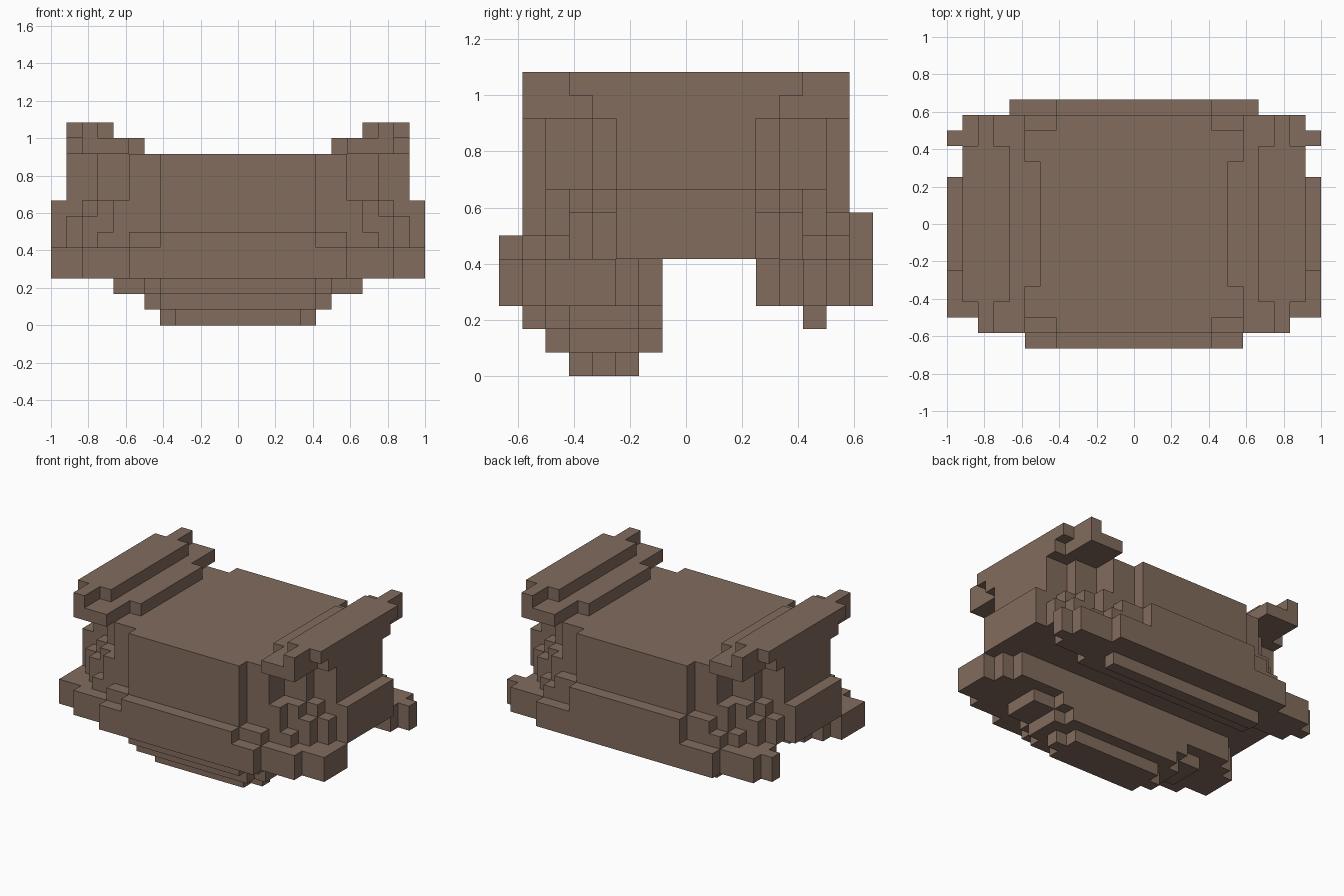
import bpy
import bmesh
from mathutils import Vector

if "Cube" in bpy.data.objects:
    bpy.data.objects.remove(bpy.data.objects["Cube"], do_unlink=True)

UNIT = 1 / 12

brown = bpy.data.materials.new("warm brown")
brown.use_nodes = True
colour = (0.223, 0.15, 0.11, 1)
brown.diffuse_color = colour
brown.node_tree.nodes["Principled BSDF"].inputs["Base Color"].default_value = colour


def slab(half_width, front, back, bottom, top, offset=0):
    """Unit cells of a box, mirrored left and right when it is offset."""
    reach = int(half_width + offset)
    return {
        (x, y, z)
        for x in range(-reach, reach)
        for y in range(front, back)
        for z in range(bottom, top)
        if abs(abs(x + 0.5) - offset) < half_width
    }


def even_slab(half_width, half_depth, bottom, top, offset=0):
    """A slab that is the same at the front and the back."""
    return slab(half_width, -half_depth, half_depth, bottom, top, offset)


def cut_corners(cells, limit):
    """Trim the four upright corners of a slab into diagonal stairs."""
    return {c for c in cells if abs(c[0] + 0.5) + abs(c[1] + 0.5) < limit}


def build(name, cells, solid):
    """Skin the exposed sides of the cells and merge the flat areas."""
    bm = bmesh.new()
    for cell in cells:
        centre = Vector(cell) + Vector((0.5, 0.5, 0.5))
        for axis in range(3):
            for sign in (-1, 1):
                normal = Vector((0, 0, 0))
                normal[axis] = sign
                if tuple(int(c + n) for c, n in zip(cell, normal)) in solid:
                    continue
                u = Vector((0, 0, 0))
                u[(axis + 1) % 3] = 0.5
                v = normal.cross(u)
                mid = centre + normal * 0.5
                corners = (mid - u - v, mid + u - v, mid + u + v, mid - u + v)
                bm.faces.new([bm.verts.new(c * UNIT) for c in corners])
    bmesh.ops.remove_doubles(bm, verts=bm.verts, dist=0.001)
    bmesh.ops.dissolve_limit(bm, angle_limit=0.02, verts=bm.verts, edges=bm.edges)
    mesh = bpy.data.meshes.new(name)
    bm.to_mesh(mesh)
    bm.free()
    mesh.materials.append(brown)
    bpy.context.collection.objects.link(bpy.data.objects.new(name, mesh))


# Central block with recessed upright corners
floor, shoulder, roof = 5, 8, 11
body = even_slab(5, 7, floor, roof) | even_slab(7, 6, floor, roof)
body |= even_slab(9, 4, floor, roof) | even_slab(11, 3, floor, roof)

# Stairs that flare out around the lower corners of the block
corner_stairs = cut_corners(even_slab(11, 6, floor, floor + 1), 15)
corner_stairs |= cut_corners(even_slab(11, 5, floor, shoulder - 1), 15)
corner_stairs |= cut_corners(even_slab(11, 6, floor, shoulder), 14)
corner_stairs -= body

# Flat panels on both ends
side_panels = even_slab(0.5, 3, floor, shoulder, offset=11.5)

# Two-step rails along both sides of the top
top_rails = set()
for half_width, half_depth, bottom, offset in (
    (1.5, 7, roof, 8.5), (2.5, 4, roof, 8.5),
    (0.5, 7, roof + 1, 9.5), (1.5, 5, roof + 1, 9.5),
):
    top_rails |= even_slab(half_width, half_depth, bottom, bottom + 1, offset)

# Front band, with a raised lip in the middle
band_bottom = 3
front_band = slab(5, -8, -7, floor, floor + 1) | slab(7, -7, -6, floor, floor + 1)
for half_width, front, back in ((7, -8, -1), (10, -7, -1), (11, -6, -2), (12, -6, -3)):
    front_band |= slab(half_width, front, back, band_bottom, floor)

# Keel below the front band, narrowing step by step to the ground
front_keel = set()
for bottom, half_width, front, back in (
    (2, 5, -7, -1), (2, 6, -6, -1), (2, 8, -5, -2),
    (1, 5, -6, -1), (1, 6, -5, -2),
    (0, 4, -5, -2), (0, 5, -4, -3),
):
    front_keel |= slab(half_width, front, back, bottom, bottom + 1)

# Back band, with a taller middle and a thin bar below it
back_band = slab(5, 7, 8, floor, floor + 2) | slab(7, 6, 7, floor, floor + 2)
back_band |= slab(8, 6, 7, floor, floor + 1)
for half_width, front, back in ((8, 3, 8), (11, 4, 7), (12, 5, 6)):
    back_band |= slab(half_width, front, back, band_bottom, floor)
back_bar = slab(7, 5, 6, band_bottom - 1, band_bottom)

parts = {
    "body": body,
    "corner_stairs": corner_stairs,
    "side_panels": side_panels,
    "top_rails": top_rails,
    "front_band": front_band,
    "front_keel": front_keel,
    "back_band": back_band - body,
    "back_bar": back_bar,
}
solid = set().union(*parts.values())
for name, cells in parts.items():
    build(name, cells, solid)
